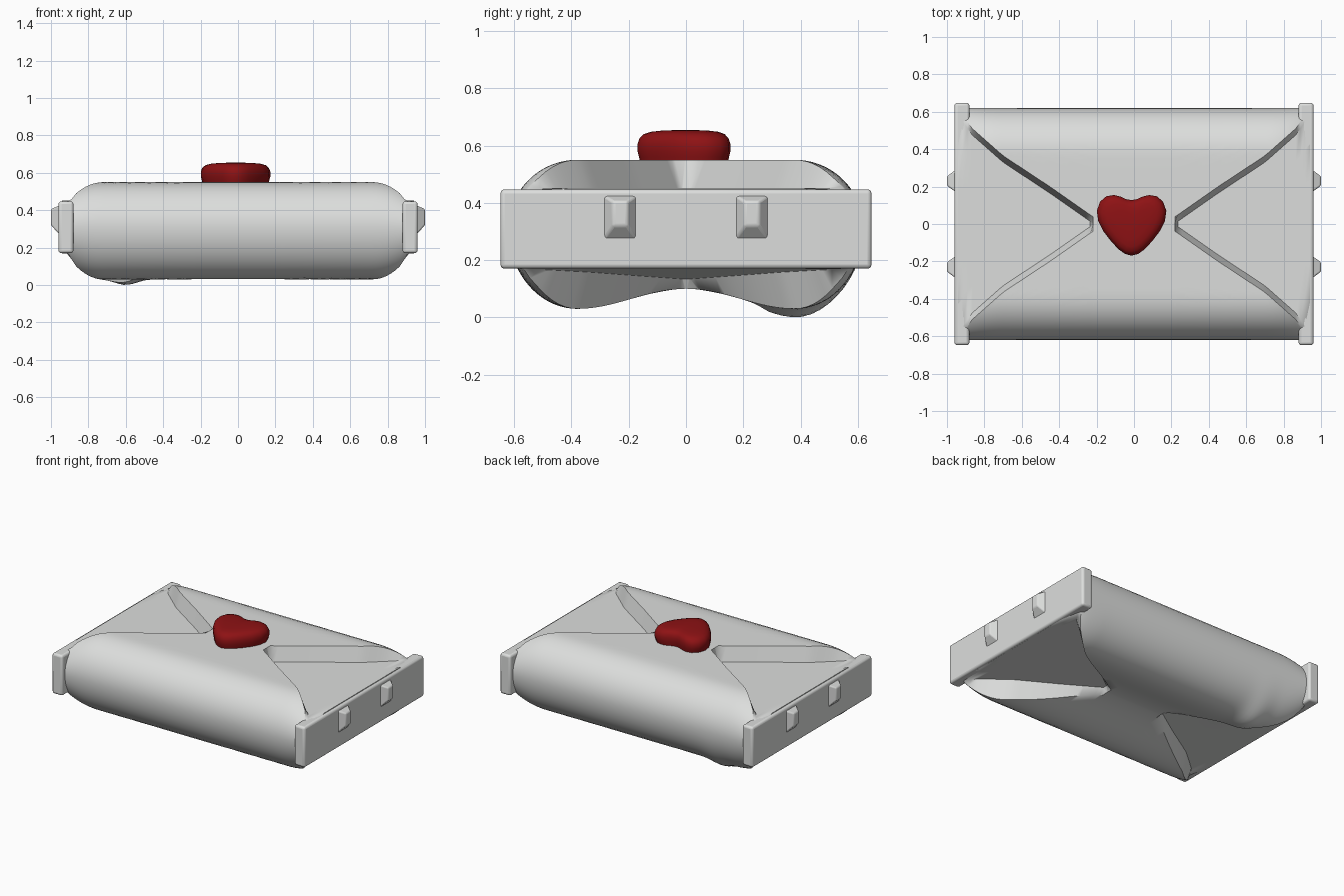
import bpy, bmesh, math

if "Cube" in bpy.data.objects:
    bpy.data.objects.remove(bpy.data.objects["Cube"])


def material(name, col):
    m = bpy.data.materials.new(name)
    m.diffuse_color = (*col, 1)
    m.use_nodes = True
    m.node_tree.nodes["Principled BSDF"].inputs["Base Color"].default_value = m.diffuse_color
    return m


PAPER = material("paper_white", (0.72, 0.73, 0.72))
RED = material("wax_red", (0.27, 0.006, 0.007))


def finish(name, verts, faces, mat, angle=45, bevel=0):
    me = bpy.data.meshes.new(name)
    me.from_pydata(verts, [], faces)
    bm = bmesh.new()
    bm.from_mesh(me)
    bmesh.ops.recalc_face_normals(bm, faces=bm.faces)
    bm.to_mesh(me)
    bm.free()
    ob = bpy.data.objects.new(name, me)
    bpy.context.collection.objects.link(ob)
    me.materials.append(mat)
    if bevel:
        b = ob.modifiers.new("bevel", 'BEVEL')
        b.width, b.segments = bevel, 3
    bpy.ops.object.select_all(action='DESELECT')
    ob.select_set(True)
    bpy.context.view_layer.objects.active = ob
    bpy.ops.object.shade_smooth_by_angle(angle=math.radians(angle))
    return ob


def loft(name, rings, mat, angle=45):
    n = len(rings[0])
    faces = [(i * n + j, i * n + (j + 1) % n, (i + 1) * n + (j + 1) % n, (i + 1) * n + j)
             for i in range(len(rings) - 1) for j in range(n)]
    faces += [tuple(range(n)), tuple(range((len(rings) - 1) * n, len(rings) * n))]
    return finish(name, [v for r in rings for v in r], faces, mat, angle)


# Envelope body: padded cross-sections lofted along x
W = 0.62
MID = 0.31
FOLD = [(0.22, 0.004), (0.45, 0.165), (0.7, 0.33), (0.87, 0.48), (0.95, 0.6)]


def fold_y(ax):
    for (x0, y0), (x1, y1) in zip(FOLD, FOLD[1:]):
        if x0 <= ax <= x1:
            return y0 + (y1 - y0) * (ax - x0) / (x1 - x0)
    return 0.004


def padded(y, top):
    e = math.sqrt(max(0, 1 - (max(0, y - 0.38) / (W - 0.38)) ** 2))
    if top:
        return 0.24 * e
    dip = 0.07 * (0.5 + 0.5 * math.cos(math.pi * min(1, y / 0.38)))
    return -(0.28 - dip) * e


def half_section(x, top):
    """Points from the centre line out to the rim, as (y, z)."""
    ax = abs(x)
    d = fold_y(ax)
    k = 0.54 + 0.46 * math.sqrt(max(0, 1 - (max(0, ax - 0.72) / 0.23) ** 2))
    y0 = d + min(0.035, (W - d) * 0.4)
    flap = []
    for i in range(15):
        y = y0 + (W - y0) * math.sin(math.pi / 2 * i / 14)
        flap.append((y, MID + k * padded(y, top)))
    pts = []
    for u in (0, 0.35, 0.7, 1):
        y = d * u
        z = MID + k * padded(y, top)
        if ax > 0.225:            # sunken triangular side flaps
            z = min(z, 0.452) if top else max(z, 0.17 - 0.05 * (0.95 - ax))
        pts.append((y, z))
    return pts + flap


xs = [0, 0.07, 0.14, 0.2, 0.218, 0.235]
xs += [0.235 + 0.705 * i / 28 for i in range(1, 29)]
xs = [-x for x in reversed(xs[1:])] + xs
rings = []
for x in xs:
    t, b = half_section(x, True), half_section(x, False)
    loop = [(-y, z) for y, z in reversed(t)] + t[1:]
    loop += list(reversed(b))[1:] + [(-y, z) for y, z in b[1:-1]]
    ring = []
    for y, z in loop:
        if z < MID and y > 0:     # sagging bulge under the rear roll
            z -= 0.03 * math.exp(-((x + 0.6) / 0.08) ** 2 - ((y - 0.39) / 0.16) ** 2)
        ring.append((x, y, z))
    rings.append(ring)
loft("envelope_body", rings, PAPER, 50)


def block(name, inner, outer, mat, bevel):
    """Two rectangles (x, y0, y1, z0, z1) joined into a tapered block."""
    v = [(x, y, z) for x, y0, y1, z0, z1 in (inner, outer)
         for y, z in ((y0, z0), (y1, z0), (y1, z1), (y0, z1))]
    f = [(0, 1, 2, 3), (4, 5, 6, 7)] + [(i, (i + 1) % 4, 4 + (i + 1) % 4, 4 + i) for i in range(4)]
    return finish(name, v, f, mat, 40, bevel)


# End walls and small tabs on both ends
for s, side in ((1, "right"), (-1, "left")):
    block(side + "_end_wall", (s * 0.88, -0.648, 0.648, 0.17, 0.447),
          (s * 0.96, -0.648, 0.648, 0.17, 0.447), PAPER, 0.015)
    for c, where in ((-0.23, "front"), (0.23, "rear")):
        block(f"{side}_{where}_tab", (s * 0.945, c - 0.065, c + 0.065, 0.26, 0.43),
              (s * 1.0, c - 0.025, c + 0.025, 0.32, 0.405), PAPER, 0.008)

# Heart seal: rounded rings of a mirrored heart outline
HALF = [(0, .128), (.03, .133), (.06, .147), (.095, .155), (.135, .148), (.168, .12),
        (.186, .07), (.178, .015), (.15, -.04), (.11, -.092), (.07, -.135),
        (.035, -.16), (0, -.169)]
outline = HALF + [(-x, y) for x, y in reversed(HALF[1:-1])]
LEVELS = [(.53, .93), (.56, .97), (.58, 1), (.605, 1), (.625, .96), (.64, .87),
          (.648, .72), (.652, .5), (.654, .2)]
loft("heart_seal", [[(x * s - 0.013, y * s, z) for x, y in outline] for z, s in LEVELS], RED, 60)
